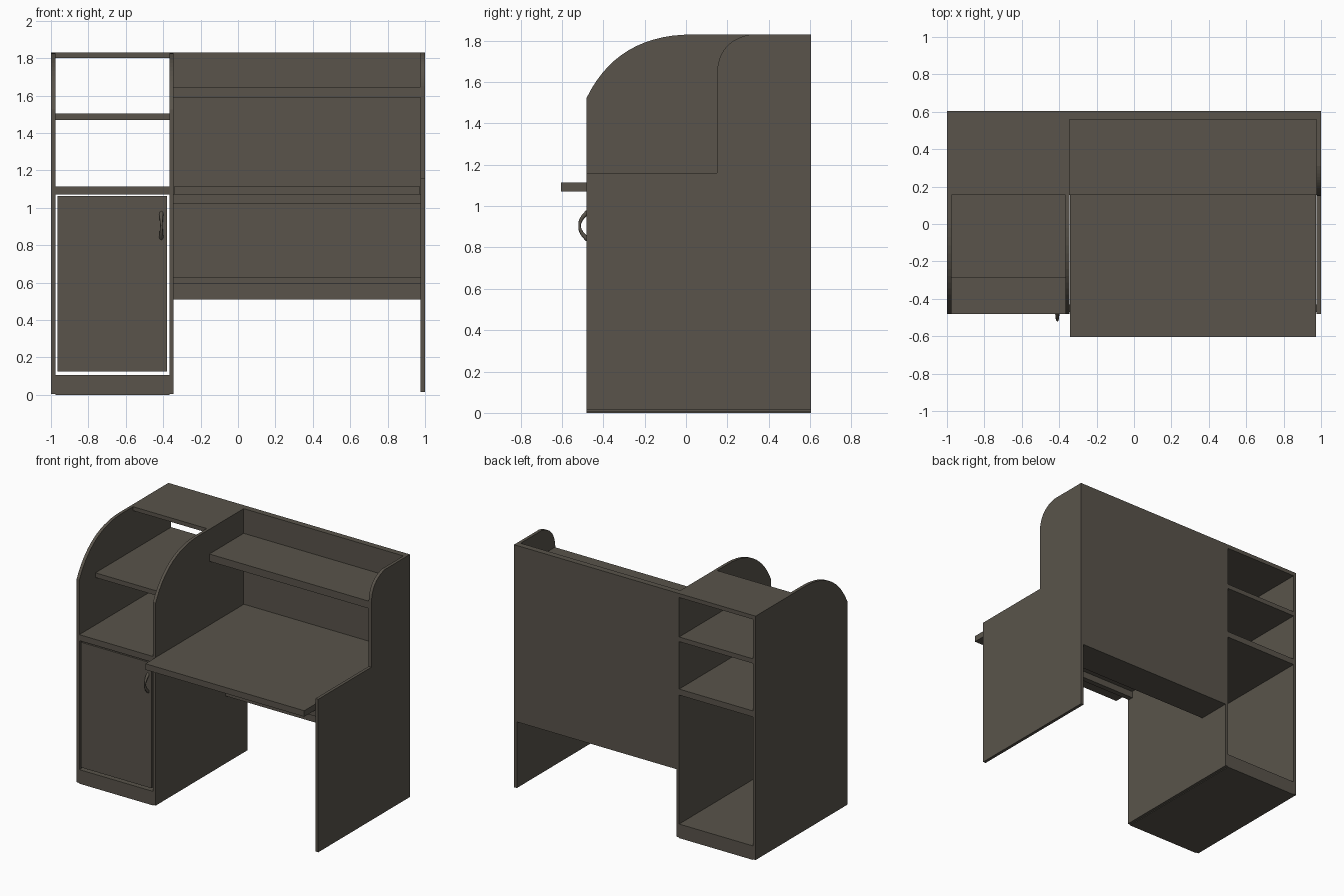
import bpy
import bmesh
from mathutils import Vector

cube = bpy.data.objects.get("Cube")
if cube:
    bpy.data.objects.remove(cube)

mat = bpy.data.materials.new("dark taupe")
mat.use_nodes = True
color = (0.1, 0.088, 0.07, 1)
mat.diffuse_color = color
mat.node_tree.nodes["Principled BSDF"].inputs["Base Color"].default_value = color


def finish(name, bm):
    bmesh.ops.recalc_face_normals(bm, faces=bm.faces)
    mesh = bpy.data.meshes.new(name)
    bm.to_mesh(mesh)
    bm.free()
    mesh.materials.append(mat)
    obj = bpy.data.objects.new(name, mesh)
    bpy.context.collection.objects.link(obj)
    return obj


def box(name, x, y, z):
    """Box from (min, max) pairs."""
    bm = bmesh.new()
    bmesh.ops.create_cube(bm, size=1)
    for v in bm.verts:
        v.co = [lo + (c + 0.5) * (hi - lo) for c, (lo, hi) in zip(v.co, (x, y, z))]
    return finish(name, bm)


def arc(a, c, b, steps=14):
    """Quadratic curve from a to b pulled towards c."""
    a, c, b = Vector(a), Vector(c), Vector(b)
    ts = [i / steps for i in range(steps + 1)]
    return [tuple(a * (1 - t) ** 2 + c * 2 * t * (1 - t) + b * t * t) for t in ts]


def panel(name, x, profile):
    """Upright panel: a (y, z) outline extruded along x."""
    bm = bmesh.new()
    face = bm.faces.new([bm.verts.new((x[0], y, z)) for y, z in profile])
    ext = bmesh.ops.extrude_face_region(bm, geom=[face])
    moved = [g for g in ext["geom"] if isinstance(g, bmesh.types.BMVert)]
    bmesh.ops.translate(bm, verts=moved, vec=(x[1] - x[0], 0, 0))
    return finish(name, bm)


FRONT, BACK, TOP = -0.48, 0.605, 1.83
INNER = (-0.977, -0.367)
BAY = (-0.345, 0.977)

# Cabinet sides with curved upper front corners
side = [(BACK, 0.005), (FRONT, 0.005)]
side += arc((FRONT, 1.525), (-0.33, TOP), (0.03, TOP)) + [(BACK, TOP)]
panel("cabinet_right_side", (-1, INNER[0]), side)
panel("cabinet_left_side", (INNER[1], BAY[0]), side)

# Stepped end panel of the desk
end = [(BACK, 0.015), (FRONT, 0.015), (FRONT, 1.16), (0.15, 1.16)]
end += arc((0.15, 1.65), (0.16, 1.8), (0.31, TOP)) + [(BACK, TOP)]
panel("desk_end_panel", (BAY[1], 1), end)

# Cabinet base, shelves and top, open at the back
box("cabinet_base", INNER, (FRONT, BACK), (0, 0.105))
box("cabinet_lower_shelf", INNER, (FRONT, BACK), (1.07, 1.115))
box("cabinet_upper_shelf", INNER, (-0.29, BACK), (1.47, 1.505))
box("cabinet_top", INNER, (0.155, BACK), (1.8, TOP))
box("cabinet_door", (-0.965, -0.38), (FRONT, FRONT + 0.025), (0.125, 1.062))

# Desk bay
box("back_panel", BAY, (0.56, BACK), (0.51, TOP))
box("desktop", (-0.343, 0.972), (-0.605, 0.56), (1.07, 1.115))
box("desk_apron", BAY, (-0.47, -0.43), (1.02, 1.07))
box("desk_shelf", BAY, (0.155, 0.56), (1.59, 1.645))
box("footrest_box", BAY, (0.345, 0.56), (0.51, 0.595))
box("footrest_board", BAY, (0.36, 0.56), (0.595, 0.63))

# Bowed door handle, narrower in the middle
curve = bpy.data.curves.new("door_handle", "CURVE")
curve.dimensions = "3D"
curve.bevel_depth = 0.012
curve.bevel_resolution = 2
curve.use_fill_caps = True
path = arc((-0.47, 0.835), (-0.56, 0.905), (-0.47, 0.975), 16)
spline = curve.splines.new("POLY")
spline.points.add(len(path) - 1)
for i, (p, (y, z)) in enumerate(zip(spline.points, path)):
    p.co = (-0.41, y, z, 1)
    p.radius = 0.5 + 0.5 * abs(i / 8 - 1)
curve.materials.append(mat)
handle = bpy.data.objects.new("door_handle", curve)
bpy.context.collection.objects.link(handle)
for s in curve.splines:
    s.use_smooth = True
